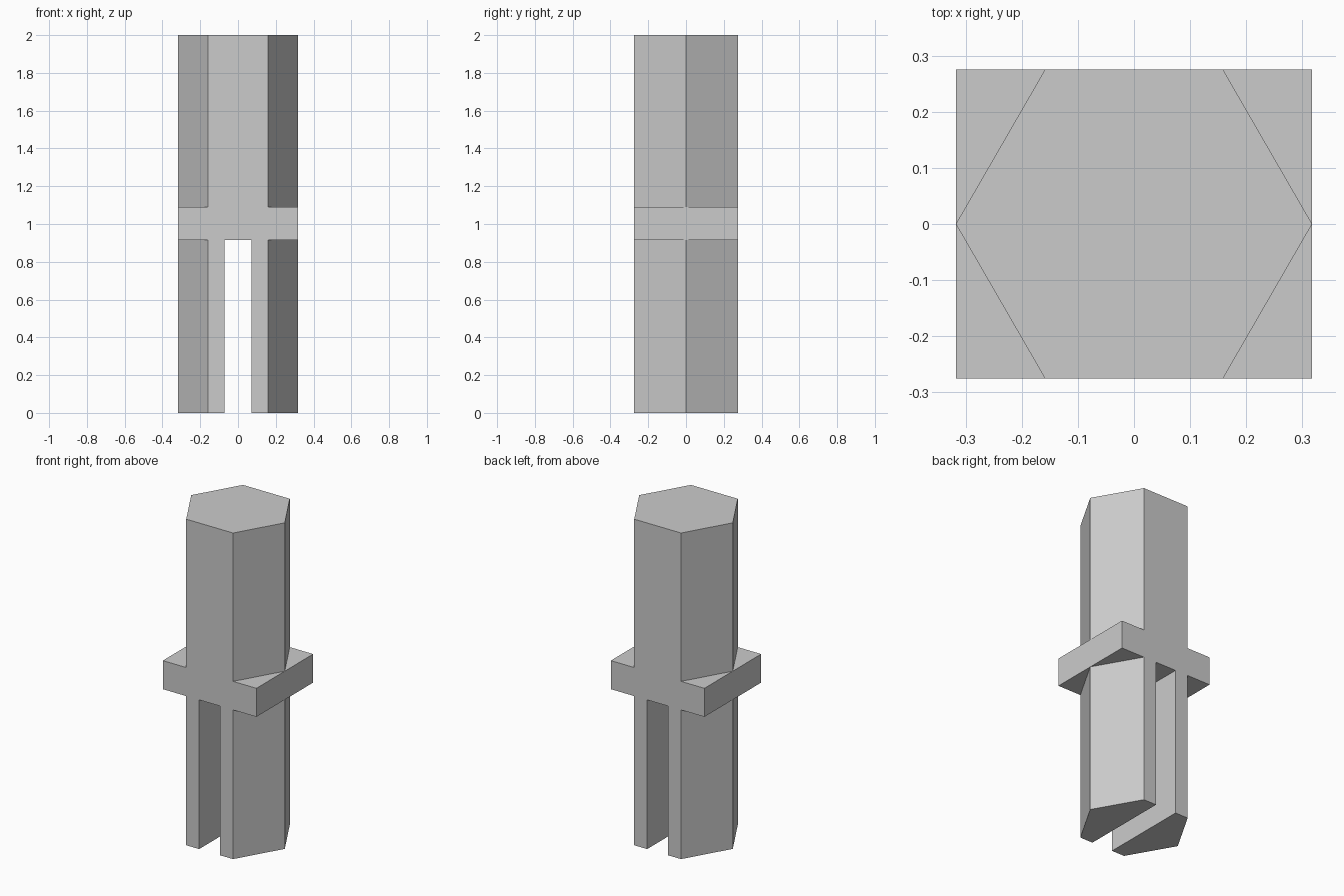
import bpy
import bmesh
from math import cos, sin, radians

cube = bpy.data.objects.get("Cube")
if cube:
    bpy.data.objects.remove(cube, do_unlink=True)

RADIUS = 0.3175                      # hexagon corner radius
HALF_DEPTH = RADIUS * sin(radians(60))
SLOT = 0.071                         # half width of the slot
COLLAR_BOTTOM, COLLAR_TOP, HEIGHT = 0.915, 1.09, 2.0

grey = bpy.data.materials.new("plain_grey")
grey.use_nodes = True
grey.diffuse_color = (0.6, 0.6, 0.6, 1)
grey.node_tree.nodes["Principled BSDF"].inputs["Base Color"].default_value = (0.6, 0.6, 0.6, 1)


def prism(name, outline, bottom, top, bottom_cap=True, top_cap=True):
    """Extrude an outline upward; caps hidden against the collar can be left off."""
    bm = bmesh.new()
    low = [bm.verts.new((x, y, bottom)) for x, y in outline]
    high = [bm.verts.new((x, y, top)) for x, y in outline]
    for i in range(len(outline)):
        j = (i + 1) % len(outline)
        bm.faces.new((low[i], low[j], high[j], high[i]))
    if bottom_cap:
        bm.faces.new(low[::-1])
    if top_cap:
        bm.faces.new(high)
    mesh = bpy.data.meshes.new(name)
    bm.to_mesh(mesh)
    bm.free()
    mesh.materials.append(grey)
    obj = bpy.data.objects.new(name, mesh)
    bpy.context.collection.objects.link(obj)
    return obj


# Hexagonal upper shaft
hexagon = [(RADIUS * cos(radians(a)), RADIUS * sin(radians(a))) for a in range(0, 360, 60)]
prism("upper_shaft", hexagon, COLLAR_TOP, HEIGHT, bottom_cap=False)

# Rectangular collar, flush with the flat front and back of the shaft
rectangle = [(-RADIUS, -HALF_DEPTH), (RADIUS, -HALF_DEPTH),
             (RADIUS, HALF_DEPTH), (-RADIUS, HALF_DEPTH)]
prism("collar", rectangle, COLLAR_BOTTOM, COLLAR_TOP)

# Two prongs: the hexagon split by a slot running front to back
prong = [(SLOT, -HALF_DEPTH), (RADIUS / 2, -HALF_DEPTH), (RADIUS, 0),
         (RADIUS / 2, HALF_DEPTH), (SLOT, HALF_DEPTH)]
prism("left_prong", prong, 0, COLLAR_BOTTOM, top_cap=False)
prism("right_prong", [(-x, -y) for x, y in prong], 0, COLLAR_BOTTOM, top_cap=False)
